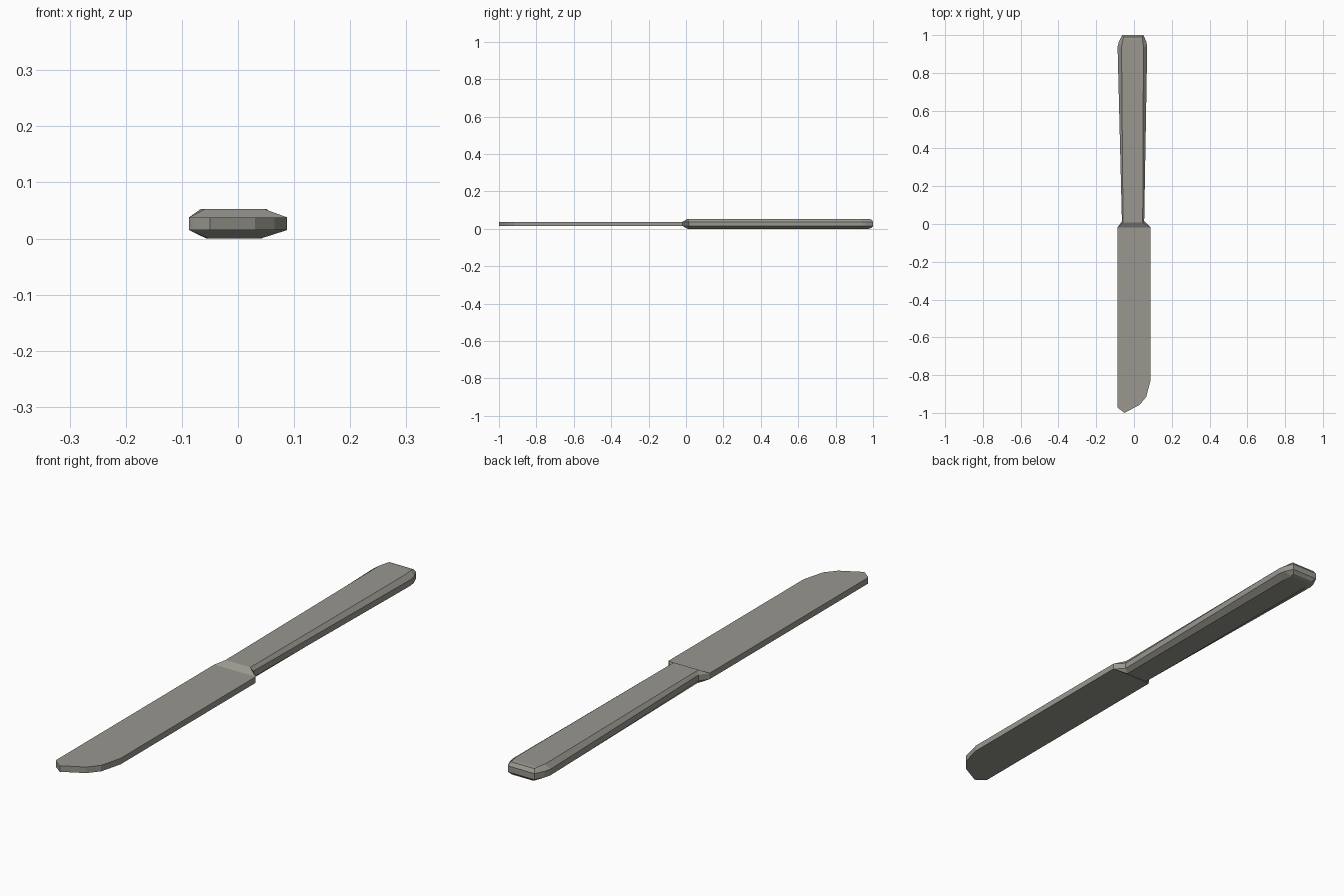
import bpy, bmesh

if "Cube" in bpy.data.objects:
    bpy.data.objects.remove(bpy.data.objects["Cube"])

steel = bpy.data.materials.new("warm grey steel")
steel.diffuse_color = (0.32, 0.31, 0.275, 1)
steel.use_nodes = True
steel.node_tree.nodes["Principled BSDF"].inputs["Base Color"].default_value = steel.diffuse_color

Z_LOW, Z_HIGH = 0.015, 0.038      # blade thickness, also the handle's side band
JOINT_Y = -0.018


def loft(name, rings, cap_start, cap_end):
    """Skin a list of equal-length rings of points."""
    bm = bmesh.new()
    loops = [[bm.verts.new(p) for p in ring] for ring in rings]
    n = len(loops[0])
    for a, b in zip(loops, loops[1:]):
        for i in range(n):
            j = (i + 1) % n
            bm.faces.new((a[i], a[j], b[j], b[i]))
    if cap_start:
        bm.faces.new(loops[0])
    if cap_end:
        bm.faces.new(loops[-1])
    bmesh.ops.remove_doubles(bm, verts=bm.verts, dist=1e-5)
    bmesh.ops.recalc_face_normals(bm, faces=bm.faces)
    mesh = bpy.data.meshes.new(name)
    bm.to_mesh(mesh)
    bm.free()
    mesh.materials.append(steel)
    obj = bpy.data.objects.new(name, mesh)
    bpy.context.collection.objects.link(obj)
    return obj


# Blade: flat outline with a curved cutting tip
outline = [(-0.087, JOINT_Y), (-0.087, -0.97), (-0.081, -0.977), (-0.05, -1.0),
           (0.03, -0.957), (0.065, -0.915), (0.087, -0.83), (0.087, JOINT_Y)]
loft("blade", [[(x, y, z) for x, y in outline] for z in (Z_LOW, Z_HIGH)], True, True)


# Handle: eight-sided sections, with separate y for the side band and flat faces
def section(y_side, y_flat, side, top, bottom, z_top=0.053, z_bottom=0.0):
    (sl, sr), (tl, tr), (bl, br) = side, top, bottom
    return [(sl, y_side, Z_LOW), (sl, y_side, Z_HIGH),
            (tl, y_flat, z_top), (tr, y_flat, z_top),
            (sr, y_side, Z_HIGH), (sr, y_side, Z_LOW),
            (br, y_flat, z_bottom), (bl, y_flat, z_bottom)]


wide, end = (-0.087, 0.087), (-0.062, 0.05)
handle = [
    section(JOINT_Y, JOINT_Y, wide, wide, wide, Z_HIGH, Z_LOW),          # bolster
    section(0.015, 0.008, (-0.064, 0.054), (-0.058, 0.046), (-0.052, 0.040)),
    section(0.94, 0.94, (-0.087, 0.07), (-0.066, 0.05), (-0.056, 0.042)),
    section(0.965, 0.975, (-0.08, 0.065), (-0.058, 0.045), (-0.050, 0.040)),
    section(1.0, 0.99, end, (-0.056, 0.045), (-0.050, 0.040), 0.051, 0.004),
]
loft("handle", handle, False, False)

# Close the butt of the handle: side band plus the slopes above and below it
bm = bmesh.new()
bm.from_mesh(bpy.data.objects["handle"].data)
rim = [e for e in bm.edges if e.is_boundary and all(v.co.y > 0.9 for v in e.verts)]
verts = {v for e in rim for v in e.verts}
by_z = sorted(verts, key=lambda v: (round(v.co.z, 4), v.co.x))
for k in range(0, 6, 2):
    a, b, c, d = by_z[k:k + 4]
    bm.faces.new((a, b, d, c))
bmesh.ops.recalc_face_normals(bm, faces=bm.faces)
bm.to_mesh(bpy.data.objects["handle"].data)
bm.free()
